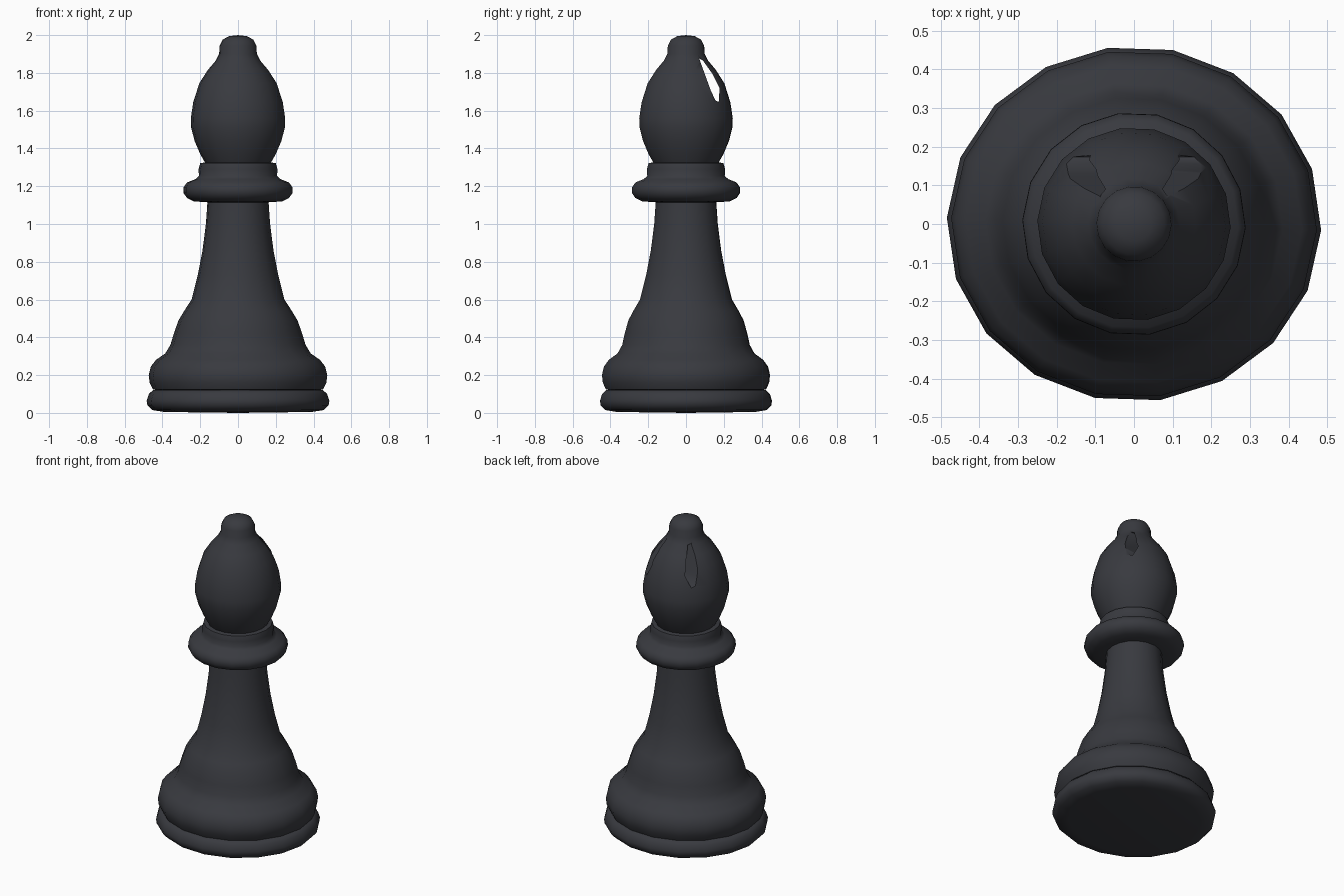
import bpy, bmesh, math

if "Cube" in bpy.data.objects:
    bpy.data.objects.remove(bpy.data.objects["Cube"])

SIDES = 18
dark = bpy.data.materials.new("dark_grey")
dark.diffuse_color = (0.04, 0.042, 0.05, 1)
dark.use_nodes = True
dark.node_tree.nodes["Principled BSDF"].inputs["Base Color"].default_value = dark.diffuse_color


def finish(bm, name):
    bmesh.ops.recalc_face_normals(bm, faces=bm.faces)
    mesh = bpy.data.meshes.new(name)
    bm.to_mesh(mesh)
    bm.free()
    mesh.materials.append(dark)
    ob = bpy.data.objects.new(name, mesh)
    bpy.context.collection.objects.link(ob)
    return ob


def smooth(ob):
    bpy.ops.object.select_all(action='DESELECT')
    ob.select_set(True)
    bpy.context.view_layer.objects.active = ob
    bpy.ops.object.shade_smooth_by_angle(angle=math.radians(50))


def squash(z):
    # the lower part is slightly narrower front to back
    return 0.95 + 0.05 * min(1, max(0, (z - 0.35) / 0.25))


def lathe(name, profile):
    bm = bmesh.new()
    rings = []
    for r, z in profile:
        if r == 0:
            rings.append([bm.verts.new((0, 0, z))] * SIDES)
            continue
        ring = []
        for i in range(SIDES):
            a = math.radians(-2) + math.tau * i / SIDES
            ring.append(bm.verts.new((r * math.cos(a), r * math.sin(a) * squash(z), z)))
        rings.append(ring)
    for lo, hi in zip(rings, rings[1:]):
        for i in range(SIDES):
            j = (i + 1) % SIDES
            quad = dict.fromkeys((lo[i], lo[j], hi[j], hi[i]))
            bm.faces.new(list(quad))
    return finish(bm, name)


# Foot disc
foot = lathe("foot", [(0, 0), (0.39, 0.005), (0.455, 0.015), (0.48, 0.04),
                      (0.484, 0.065), (0.472, 0.1), (0.45, 0.121), (0.43, 0.122)])

# Flared lower bulge and tapering stem
stem = lathe("stem", [(0.43, 0.122), (0.45, 0.123), (0.468, 0.16), (0.473, 0.2),
                      (0.462, 0.245), (0.435, 0.28), (0.385, 0.315), (0.358, 0.36),
                      (0.34, 0.42), (0.315, 0.49), (0.285, 0.54), (0.246, 0.6),
                      (0.213, 0.73), (0.188, 0.86), (0.17, 1.0), (0.162, 1.115)])

# Collar rings
collar = lathe("collar", [(0.162, 1.115), (0.235, 1.12), (0.27, 1.137), (0.289, 1.165),
                          (0.288, 1.195), (0.27, 1.22), (0.225, 1.238), (0.207, 1.255),
                          (0.209, 1.29), (0.2, 1.322), (0.175, 1.326)])

# Pointed head with round finial
head = lathe("head", [(0, 1.326), (0.175, 1.326), (0.2, 1.37), (0.23, 1.44), (0.248, 1.51),
                      (0.25, 1.56), (0.237, 1.645), (0.205, 1.745), (0.16, 1.815),
                      (0.118, 1.865), (0.1, 1.9), (0.097, 1.945), (0.08, 1.977),
                      (0.045, 1.995), (0, 2.0)])

# Slanted slot running sideways through the back of the head
bm = bmesh.new()
slot = [(0.07, 1.875), (0.09, 1.865), (0.14, 1.795), (0.178, 1.72), (0.173, 1.645),
        (0.155, 1.655), (0.13, 1.71)]
face = bm.faces.new([bm.verts.new((-0.5, y, z)) for y, z in slot])
out = bmesh.ops.extrude_face_region(bm, geom=[face])
bmesh.ops.translate(bm, vec=(1, 0, 0),
                    verts=[v for v in out["geom"] if isinstance(v, bmesh.types.BMVert)])
cutter = finish(bm, "slot_cutter")
cutter.hide_render = True

for ob in (foot, stem, collar, head):
    smooth(ob)

mod = head.modifiers.new("slot", 'BOOLEAN')
mod.operation = 'DIFFERENCE'
mod.solver = 'EXACT'
mod.object = cutter
bpy.context.view_layer.objects.active = head
bpy.ops.object.modifier_apply(modifier=mod.name)
bpy.data.objects.remove(cutter)
smooth(head)
